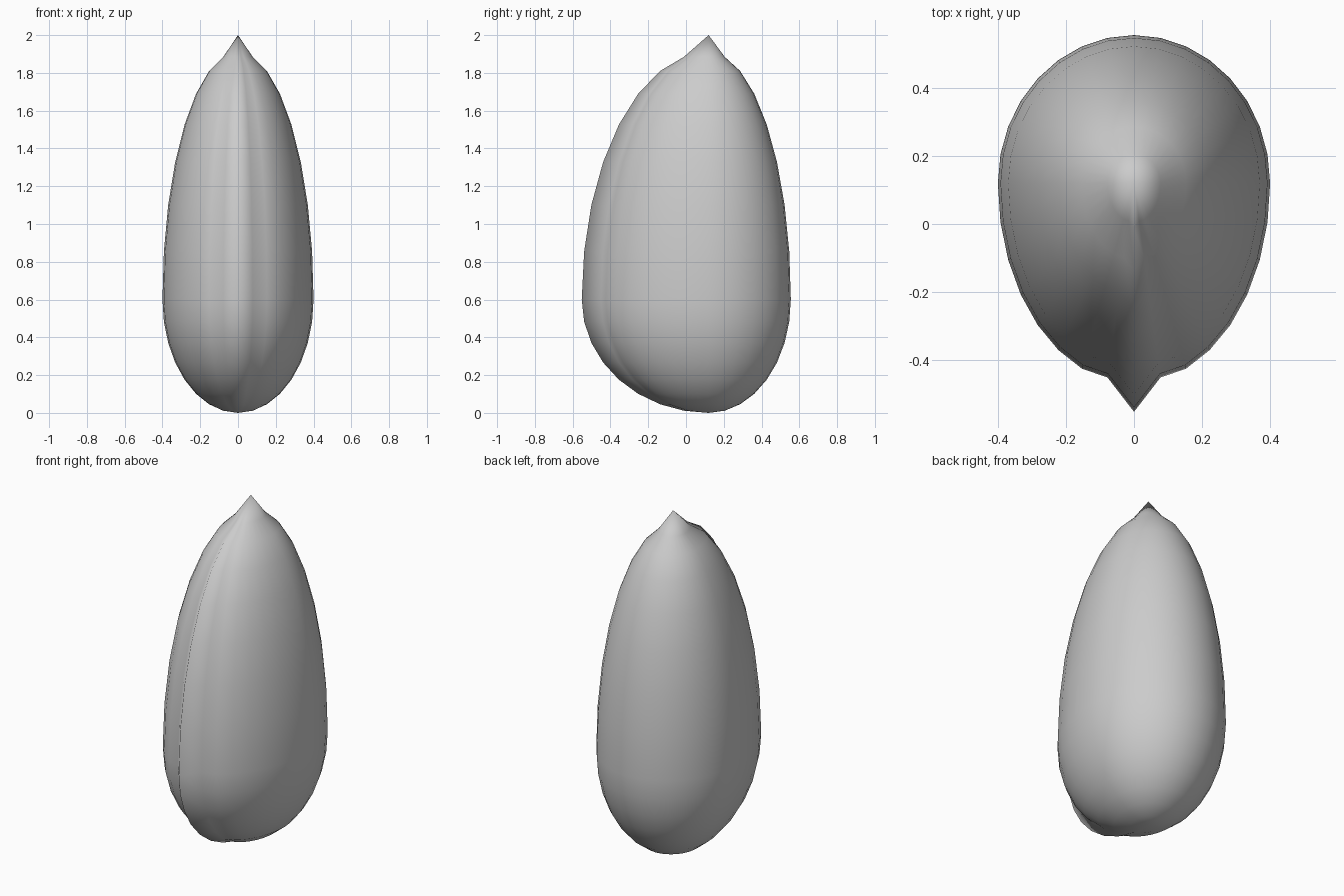
import bpy, math

if "Cube" in bpy.data.objects:
    bpy.data.objects.remove(bpy.data.objects["Cube"])

# Seed body: a UV sphere reshaped into a teardrop with a front ridge
bpy.ops.mesh.primitive_uv_sphere_add(segments=32, ring_count=16, radius=1)
seed = bpy.context.object
seed.name = seed.data.name = "seed"

AXIS_Y, BELLY_Z = 0.12, 0.6
for v in seed.data.vertices:
    x, y, z = v.co
    r = math.hypot(x, y)
    # rounded back, longer tapering front
    depth = 0.435 if y > 0 else 0.59
    if r > 1e-4 and y < 0:
        side = abs(x) / r
        if side < 0.05:        # sharp ridge down the front
            depth = 0.672
        elif side < 0.25:      # shallow groove on either side of the ridge
            depth = 0.582
    # short squat base, tall upper part, pointed tip
    height = BELLY_Z + z * (1.31 if z > 0 else 0.6)
    if z > 0.999:
        height = 2.0
    v.co = (0.4 * x, AXIS_Y + depth * y, height)

bpy.ops.object.shade_smooth()
